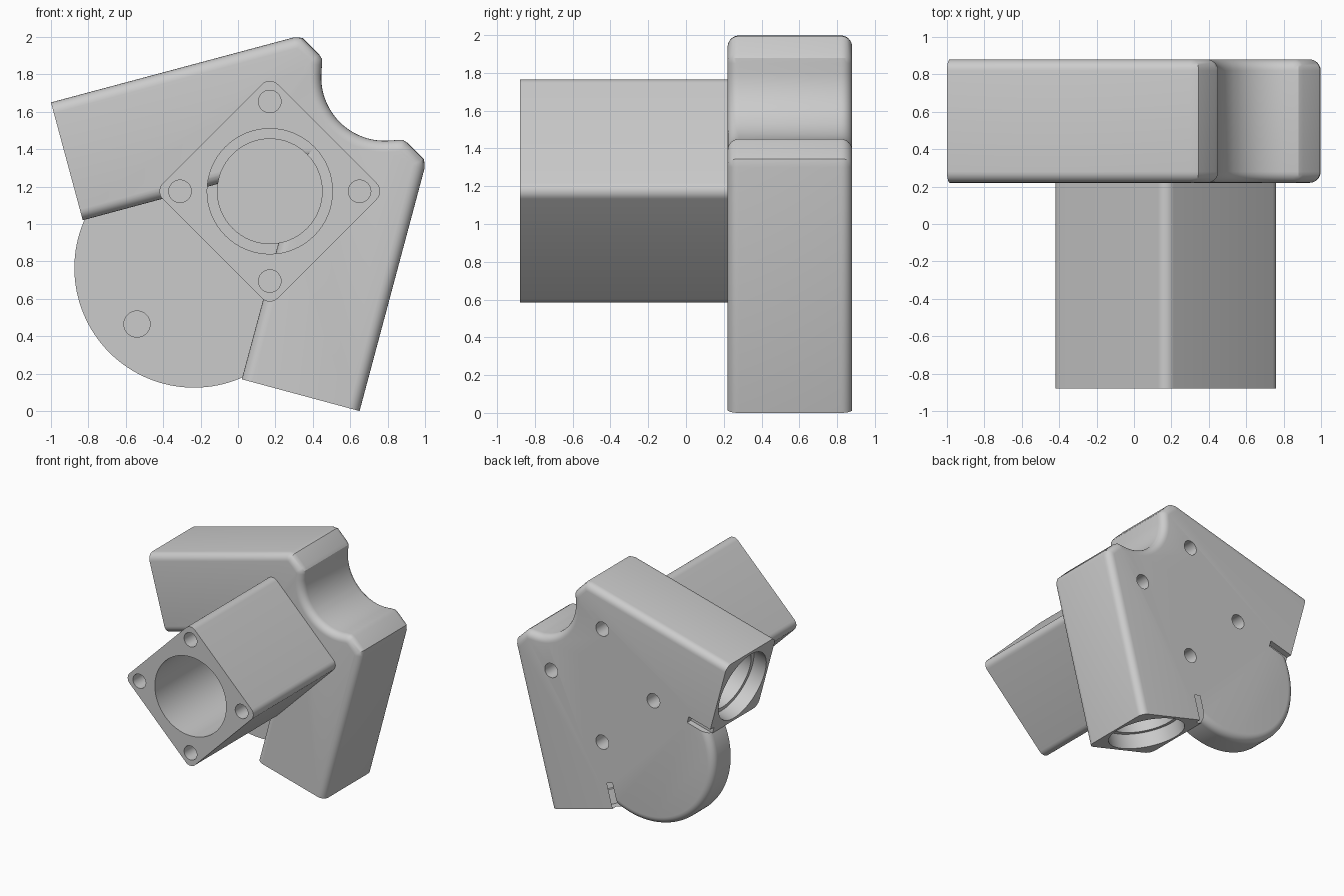
import bpy, bmesh, math
from math import cos, sin, pi, radians
from mathutils import Vector

if "Cube" in bpy.data.objects:
    bpy.data.objects.remove(bpy.data.objects["Cube"])

FRONT, BACK, PLATE = 0.22, 0.88, 0.65
CX, CZ = 0.17, 1.175          # axis of the square tube

grey = bpy.data.materials.new("plain grey")
grey.use_nodes = True
grey.diffuse_color = (0.6, 0.6, 0.6, 1)
grey.node_tree.nodes["Principled BSDF"].inputs["Base Color"].default_value = grey.diffuse_color


def mirror(p):
    """Reflect an (x, z) point across the diagonal of the bracket."""
    return (p[1] - 1, p[0] + 1)


def circle(x, z, r, n=64, start=0, end=360):
    full = end - start == 360
    steps = n if full else n - 1
    return [(x + r * cos(radians(start + (end - start) * i / steps)),
             z + r * sin(radians(start + (end - start) * i / steps))) for i in range(n)]


def prism(name, outline, y0, y1, fillet=0, keep=None):
    """Extrude an (x, z) outline along y; round the rim edges chosen by keep."""
    bm = bmesh.new()
    face = bm.faces.new([bm.verts.new((x, y0, z)) for x, z in outline])
    new = bmesh.ops.extrude_face_region(bm, geom=[face])["geom"]
    bmesh.ops.translate(bm, vec=(0, y1 - y0, 0), verts=[v for v in new if isinstance(v, bmesh.types.BMVert)])
    bmesh.ops.recalc_face_normals(bm, faces=bm.faces)
    if fillet:
        edges = [e for e in bm.edges if abs(e.verts[0].co.y - e.verts[1].co.y) < 1e-4
                 and keep((e.verts[0].co + e.verts[1].co) / 2)]
        bmesh.ops.bevel(bm, geom=edges, offset=fillet, segments=6, profile=0.5, affect='EDGES')
    mesh = bpy.data.meshes.new(name)
    bm.to_mesh(mesh)
    bm.free()
    ob = bpy.data.objects.new(name, mesh)
    bpy.context.collection.objects.link(ob)
    mesh.materials.append(grey)
    return ob


def rod(a, b, r):
    """Cylinder cutter between two points."""
    a, b = Vector(a), Vector(b)
    bpy.ops.mesh.primitive_cylinder_add(vertices=64, radius=r, depth=(b - a).length, location=(a + b) / 2)
    ob = bpy.context.object
    ob.rotation_euler = (b - a).to_track_quat('Z', 'Y').to_euler()
    return ob


def combine(ob, other, op):
    mod = ob.modifiers.new(op, 'BOOLEAN')
    mod.operation, mod.solver, mod.object = op, 'EXACT', other
    bpy.context.view_layer.objects.active = ob
    bpy.ops.object.modifier_apply(modifier=mod.name)
    bpy.data.objects.remove(other)


# Two-armed body with a round notch in its outer corner
inner, end_in, end_out = (0.333, 1.333), (-0.83, 1.02), (-1.0, 1.65)
half = [end_in, end_out, (0.30, 1.998), (0.345, 1.995), (0.435, 1.905), (0.45, 1.88), (0.449, 1.85)]
half += circle(0.785, 1.785, 0.34, 14, 178, 222)
outline = [inner] + half + [mirror(p) for p in reversed(half)]


def body_rim(c):
    def near(a, b):
        return (Vector((c.x, c.z)) - (Vector(a) + Vector(b)) / 2).length < 0.02
    ends = near(end_in, end_out) or near(mirror(end_in), mirror(end_out))
    inside = near(inner, end_in) or near(inner, mirror(end_in))
    return not ends and not (inside and c.y > 0.5)


body = prism("bracket_body", outline, FRONT, BACK, 0.06, body_rim)

# Thin round lobe and the web that fills the corner behind it
lobe = prism("lobe", circle(-0.235, 0.765, 0.64, 128), PLATE, BACK, 0.06, lambda c: c.y > 0.8)
web_tip = (-0.6, 1.1)
web = prism("web", [(0.38, 1.38), web_tip, mirror(web_tip)], PLATE, BACK)
combine(body, lobe, 'UNION')
combine(body, web, 'UNION')

# Stepped pipe sockets in both arm ends, and the slots beside them
mid_y = (FRONT + BACK) / 2
u = Vector((0.966, 0.259))
n = Vector((-0.259, 0.966))
mouth = (Vector(end_in) + Vector(end_out)) / 2
for flip in (lambda p: tuple(p), mirror):
    for depth, r in ((0.12, 0.30), (0.70, 0.265)):
        a, b = flip(mouth - u * 0.1), flip(mouth + u * depth)
        combine(body, rod((a[0], mid_y, a[1]), (b[0], mid_y, b[1]), r), 'DIFFERENCE')
    e = Vector(end_in)
    slot = [flip(e + u * s + n * t) for s, t in ((-0.05, 0.0), (0.21, 0.0), (0.21, 0.055), (-0.05, 0.055))]
    combine(body, prism("slot", slot, BACK - 0.05, BACK + 0.1), 'DIFFERENCE')

# Central bore, lobe hole and back screw holes
screws = [(CX + 0.48 * cos(k * pi / 2), CZ + 0.48 * sin(k * pi / 2)) for k in range(4)]
combine(body, rod((CX, 0, CZ), (CX, 0.7, CZ), 0.28), 'DIFFERENCE')
combine(body, rod((-0.54, 0.5, 0.465), (-0.54, 0.77, 0.465), 0.07), 'DIFFERENCE')
for x, z in screws:
    combine(body, rod((x, 0.72, z), (x, 1.0, z), 0.06), 'DIFFERENCE')

# Square tube standing on its corner, with rounded corners
tube_outline = []
for k in range(4):
    a = k * 90
    tube_outline += circle(CX + 0.53 * cos(radians(a)), CZ + 0.53 * sin(radians(a)), 0.06, 8, a - 45, a + 45)
tube = prism("square_tube", tube_outline, -0.88, FRONT + 0.005)
combine(tube, rod((CX, -1, CZ), (CX, 0.5, CZ), 0.335), 'DIFFERENCE')
for x, z in screws:
    combine(tube, rod((x, -1, z), (x, -0.5, z), 0.06), 'DIFFERENCE')

# Smooth curved faces, sharp corners
for ob in (body, tube):
    bpy.ops.object.select_all(action='DESELECT')
    ob.select_set(True)
    bpy.context.view_layer.objects.active = ob
    bpy.ops.object.shade_smooth_by_angle(angle=radians(30))
    ob.data.materials.clear()
    ob.data.materials.append(grey)
